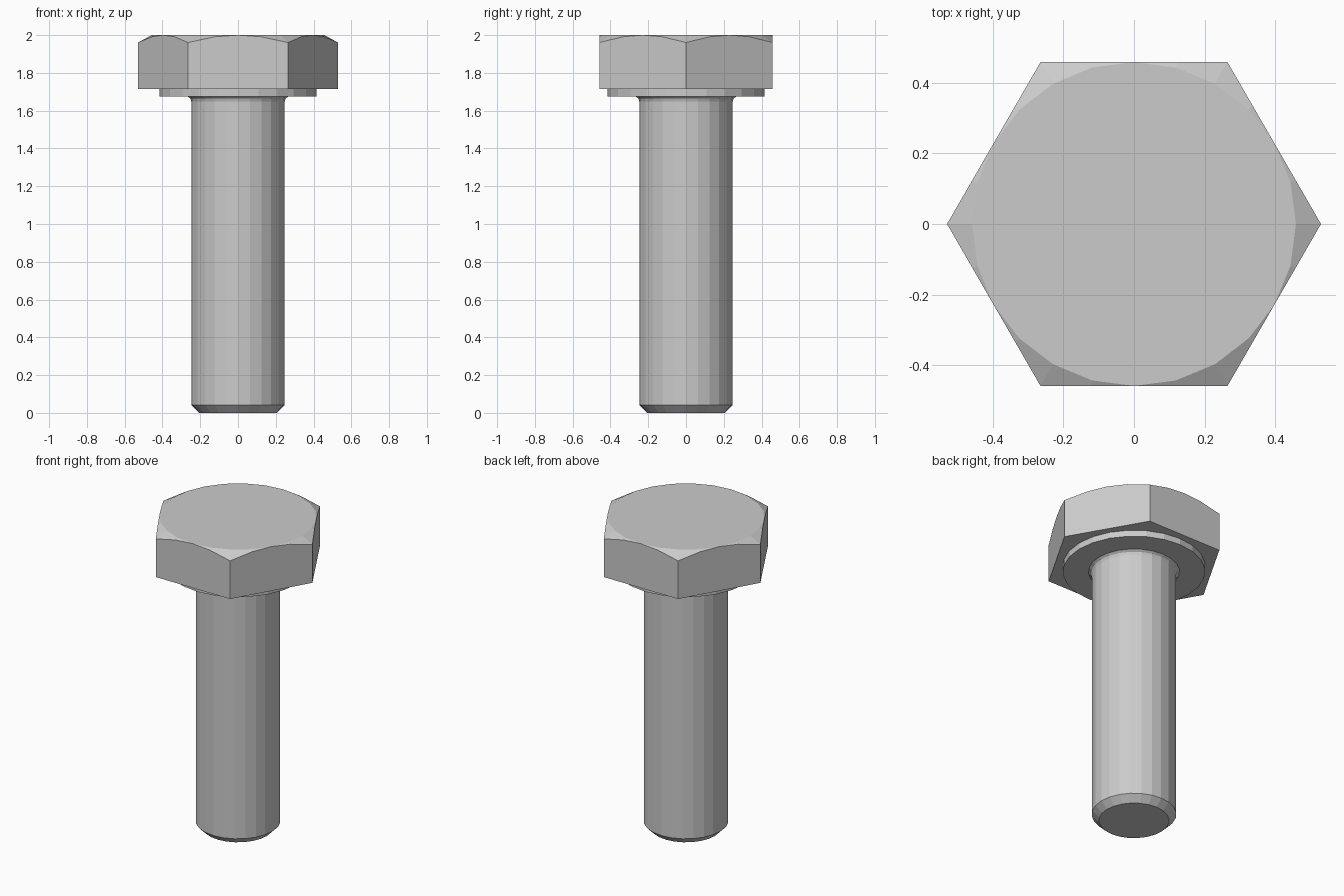
import bpy, bmesh
from math import cos, sin, pi, tan, radians

if "Cube" in bpy.data.objects:
    bpy.data.objects.remove(bpy.data.objects["Cube"])

SIDES = 24
APOTHEM = 0.458        # half the width across the hexagon flats
HEAD_BASE, TOP = 1.715, 2.0


def hex_radius(a):
    # distance from the axis to the hexagon outline at angle a (corners on the x axis)
    return APOTHEM / cos(a % (pi / 3) - pi / 6)


def ring(bm, radius, height):
    verts = []
    for i in range(SIDES):
        a = 2 * pi * i / SIDES
        r = radius(a) if callable(radius) else radius
        z = height(a) if callable(height) else height
        verts.append(bm.verts.new((r * cos(a), r * sin(a), z)))
    return verts


def chamfer_height(a):
    # 30 degree cone cutting the hexagon corners
    return TOP - (hex_radius(a) - APOTHEM) * tan(radians(29))


# rings from the tip to the top of the head
profile = [
    (0.205, 0), (0.247, 0.042),                           # chamfered tip
    (0.247, 1.648), (0.252, 1.664), (0.266, 1.675),       # shank and fillet
    (0.415, 1.675), (0.415, HEAD_BASE),                   # washer face
    (hex_radius, HEAD_BASE), (hex_radius, chamfer_height),  # hexagon sides
    (APOTHEM, TOP),                                       # chamfer circle
]

bm = bmesh.new()
rings = [ring(bm, r, z) for r, z in profile]
for low, high in zip(rings, rings[1:]):
    for i in range(SIDES):
        j = (i + 1) % SIDES
        bm.faces.new((low[i], low[j], high[j], high[i]))
bm.faces.new(rings[0][::-1])
bm.faces.new(rings[-1])

# the chamfer vanishes at the middle of each flat
bmesh.ops.remove_doubles(bm, verts=bm.verts, dist=0.0005)
bmesh.ops.recalc_face_normals(bm, faces=bm.faces)

mesh = bpy.data.meshes.new("hex_bolt")
bm.to_mesh(mesh)
bm.free()
bolt = bpy.data.objects.new("hex_bolt", mesh)
bpy.context.collection.objects.link(bolt)
